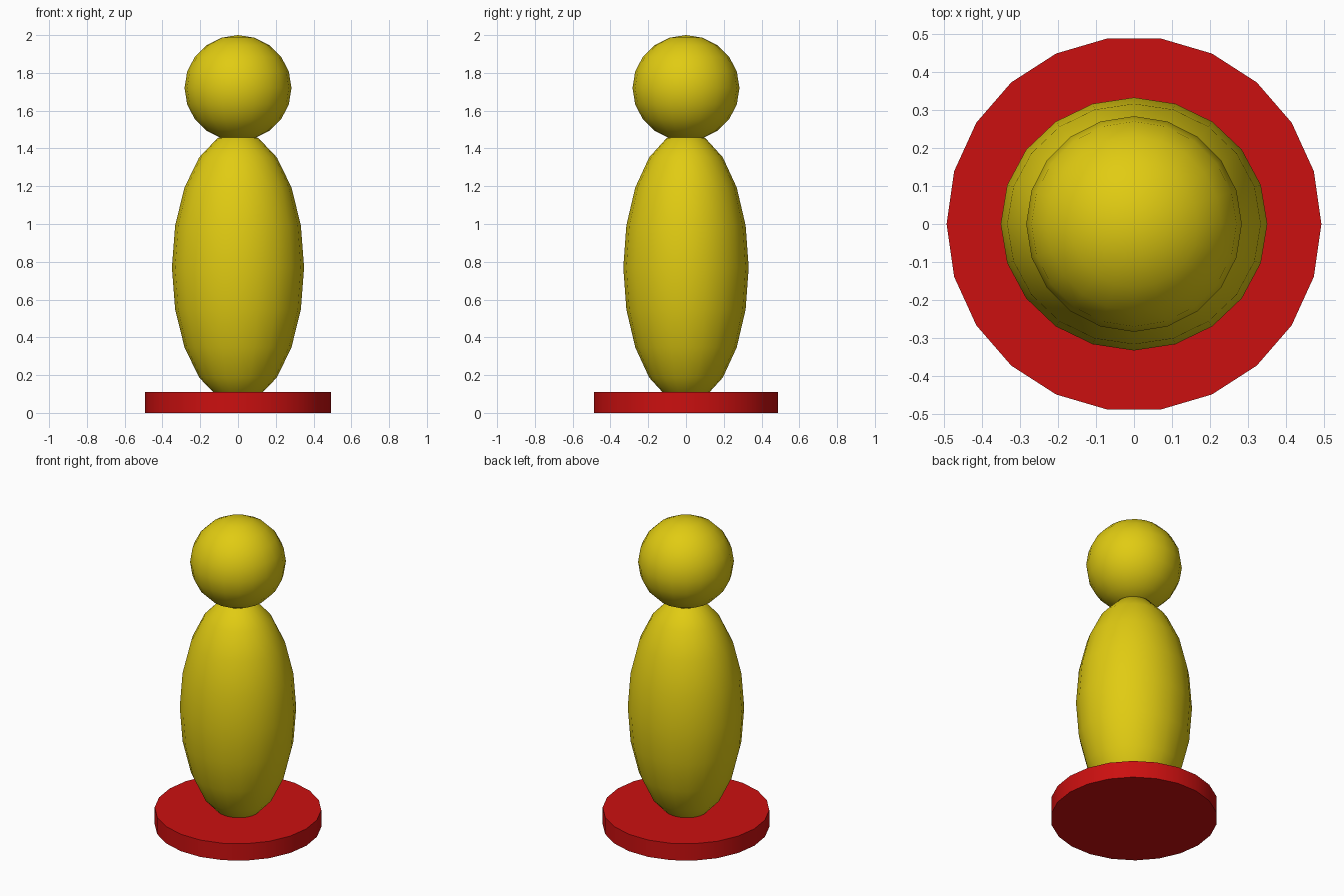
import bpy
import math

if "Cube" in bpy.data.objects:
    bpy.data.objects.remove(bpy.data.objects["Cube"])


def material(name, color):
    mat = bpy.data.materials.new(name)
    mat.diffuse_color = (*color, 1.0)
    mat.use_nodes = True
    mat.node_tree.nodes["Principled BSDF"].inputs["Base Color"].default_value = mat.diffuse_color
    return mat


def finish(name, mat, angle):
    obj = bpy.context.object
    obj.name = name
    obj.data.materials.append(mat)
    bpy.ops.object.transform_apply(location=False, rotation=True, scale=True)
    bpy.ops.object.shade_smooth_by_angle(angle=math.radians(angle))
    return obj


def ellipsoid(name, z, radii, mat):
    bpy.ops.mesh.primitive_uv_sphere_add(segments=20, ring_count=10, radius=1, location=(0, 0, z))
    bpy.context.object.scale = radii
    return finish(name, mat, 60)


yellow = material("yellow", (0.75, 0.6, 0.006))
red = material("red", (0.6, 0.005, 0.005))

# Round base plate, 22 sides with a corner on the x axis
bpy.ops.mesh.primitive_cylinder_add(vertices=22, radius=0.492, depth=0.11,
                                    location=(0, 0, 0.055), rotation=(0, 0, math.pi / 2))
finish("base", red, 40)

# Tall body, slightly narrower front to back, sunk into the base
ellipsoid("body", 0.77, (0.35, 0.332, 0.72), yellow)

# Round head resting on the body
ellipsoid("head", 1.72, (0.283, 0.283, 0.28), yellow)
